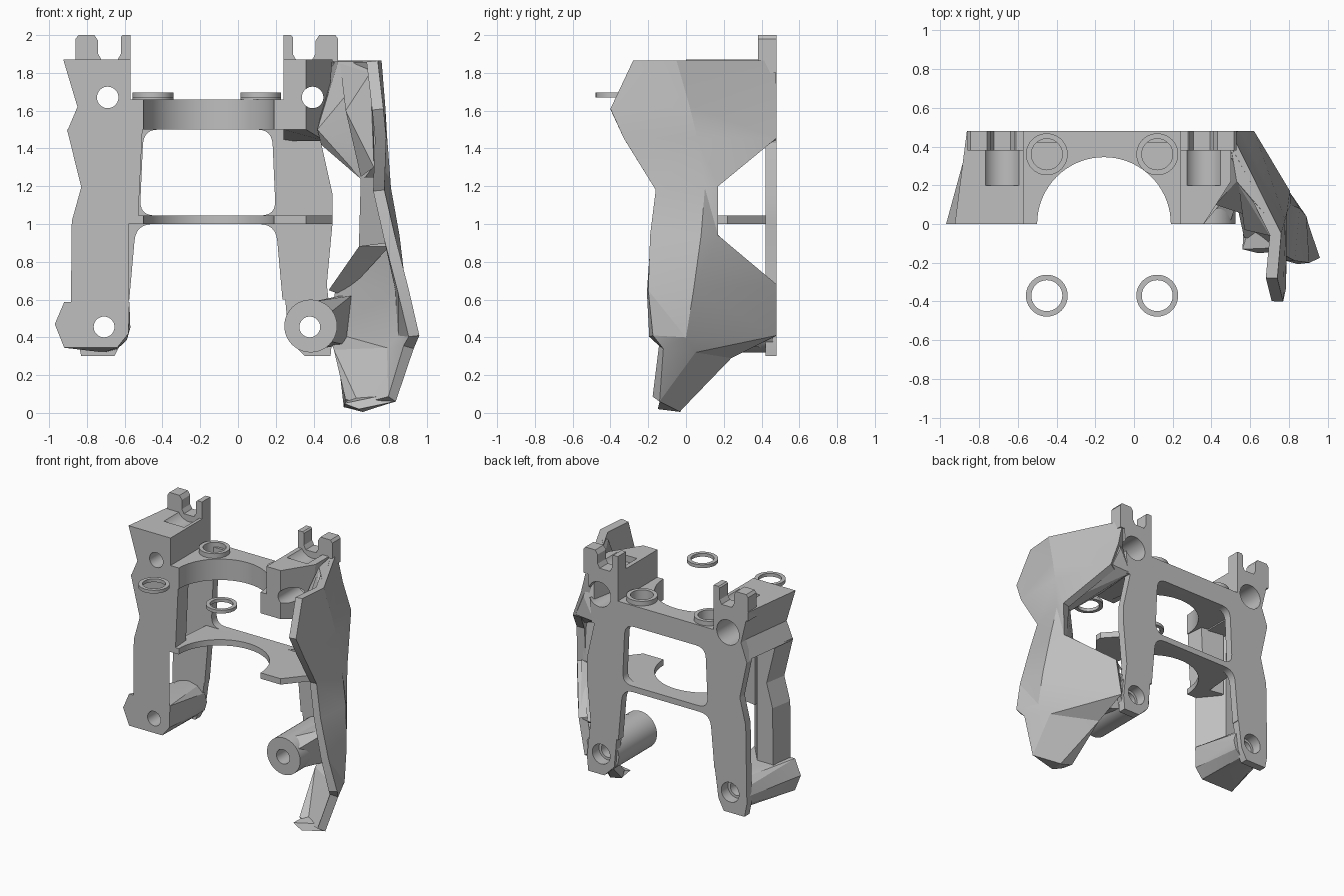
import bpy, bmesh, math
from mathutils import Vector

if "Cube" in bpy.data.objects:
    bpy.data.objects.remove(bpy.data.objects["Cube"], do_unlink=True)

grey = bpy.data.materials.new("plain_grey")
grey.use_nodes = True
grey.diffuse_color = (0.52, 0.52, 0.52, 1)
grey.node_tree.nodes["Principled BSDF"].inputs["Base Color"].default_value = grey.diffuse_color

MID = -0.165  # symmetry line of the bracket


def flip(x):
    return 2 * MID - x


def finish(name, bm, normals=True):
    if normals:
        bmesh.ops.recalc_face_normals(bm, faces=bm.faces)
    me = bpy.data.meshes.new(name)
    bm.to_mesh(me)
    bm.free()
    me.materials.append(grey)
    ob = bpy.data.objects.new(name, me)
    bpy.context.collection.objects.link(ob)
    return ob


def prism(name, pts, axis, lo, hi):
    """Extrude a 2D outline along y (points are x, z) or z (points are x, y)."""
    bm = bmesh.new()
    vs = [bm.verts.new((a, lo, b) if axis == "y" else (a, b, lo)) for a, b in pts]
    face = bm.faces.new(vs)
    new = bmesh.ops.extrude_face_region(bm, geom=[face])["geom"]
    d = Vector((0, hi - lo, 0)) if axis == "y" else Vector((0, 0, hi - lo))
    bmesh.ops.translate(bm, vec=d, verts=[v for v in new if isinstance(v, bmesh.types.BMVert)])
    return finish(name, bm)


def hull(name, pts):
    bm = bmesh.new()
    for p in pts:
        bm.verts.new(p)
    bmesh.ops.convex_hull(bm, input=bm.verts)
    return finish(name, bm)


def cyl(name, a, b, r, axis, lo, hi, sides=40):
    ring = [(a + r * math.cos(t * math.tau / sides), b + r * math.sin(t * math.tau / sides))
            for t in range(sides)]
    return prism(name, ring, axis, lo, hi)


def rounded(pts, r, steps=6):
    """Round every corner of an outline."""
    out = []
    for i, p in enumerate(pts):
        p = Vector(p)
        a = p + (Vector(pts[i - 1]) - p).normalized() * r
        b = p + (Vector(pts[(i + 1) % len(pts)]) - p).normalized() * r
        for s in range(steps + 1):
            t = s / steps
            q = a * (1 - t) ** 2 + p * 2 * t * (1 - t) + b * t * t
            out.append((q.x, q.y))
    return out


def apply_modifiers(ob):
    dg = bpy.context.evaluated_depsgraph_get()
    me = bpy.data.meshes.new_from_object(ob.evaluated_get(dg))
    ob.modifiers.clear()
    ob.data = me


def cut(ob, *cutters):
    for c in cutters:
        mod = ob.modifiers.new("cut", "BOOLEAN")
        mod.operation, mod.solver, mod.object = "DIFFERENCE", "EXACT", c
    apply_modifiers(ob)


# Cutters
helpers = []


def helper(ob):
    helpers.append(ob)
    return ob


hole_x, low_x, notch_x = (-0.69, 0.395), (-0.709, 0.38), (-0.68, flip(-0.69))
bores = []
for x in hole_x:
    bores += [helper(cyl("bolt_cut", x, 1.67, 0.057, "y", -0.6, 0.6)),
              helper(cyl("bolt_head_cut", x, 1.67, 0.095, "y", 0.25, 0.6))]
low_bores = []
for x in low_x:
    low_bores += [helper(cyl("low_bolt_cut", x, 0.455, 0.055, "y", -0.6, 0.6)),
                  helper(cyl("low_head_cut", x, 0.455, 0.075, "y", 0.4, 0.6))]
grooves = [helper(cyl("groove_cut", x, 1.92, 0.1, "y", 0.2, 0.38)) for x in notch_x]
arch_cut = helper(cyl("arch_cut", MID + 0.01, 0, 0.345, "z", 0.5, 1.9, 72))
window = helper(prism("window_cut", rounded([(-0.5, 1.5), (0.18, 1.5), (0.2, 1.045), (-0.52, 1.045)], 0.08),
                      "y", 0.3, 0.6))
opening = helper(prism("opening_cut", rounded([(-0.54, 1.0), (0.2, 1.0), (0.28, 0.1), (-0.62, 0.1)], 0.09),
                       "y", 0.3, 0.6))

# Back plate with window and open lower arch
plate = prism("back_plate", [
    (-0.57, 1.87), (-0.86, 1.87), (-0.80, 1.62), (-0.85, 1.48), (-0.79, 1.2), (-0.84, 1.0), (-0.85, 0.4),
    (-0.83, 0.3), (-0.655, 0.3), (-0.61, 0.385), (-0.58, 0.6), (0.25, 0.6), (0.27, 0.385), (0.354, 0.3),
    (0.49, 0.3), (0.5, 0.41), (0.47, 0.68), (0.5, 1.0), (0.5, 1.16), (0.44, 1.43), (0.5, 1.87),
    (0.24, 1.87), (0.24, 1.66), (-0.57, 1.66)], "y", 0.42, 0.48)
cut(plate, window, opening, *bores, *low_bores)

# Curved upper bridge and lower shelf
cups = [helper(cyl("cup_cut", x, 0.36, 0.08, "z", 1.6, 1.8)) for x in (-0.45, 0.12)]
bridge = prism("upper_bridge", [(-0.58, 0), (0.25, 0), (0.25, 0.48), (-0.58, 0.48)], "z", 1.5, 1.66)
cut(bridge, arch_cut, *cups)
shelf = prism("lower_shelf", [(-0.6, 0), (0.36, 0), (0.5, 0.17), (0.5, 0.22), (0.3, 0.44), (-0.56, 0.44)],
              "z", 1.0, 1.045)
cut(shelf, arch_cut)

# Rings on the bridge and in front of it
for x in (-0.45, 0.12):
    for y in (0.36, -0.37):
        ring = cyl("bridge_ring" if y > 0 else "loose_ring", x, y, 0.108, "z", 1.65 if y > 0 else 1.67, 1.695)
        core = helper(cyl("ring_cut", x, y, 0.08, "z", 1.5, 1.8))
        cut(ring, core)

# Forked posts on top
fork = [(-0.86, 1.8), (-0.86, 1.98), (-0.845, 2), (-0.76, 2), (-0.74, 1.97), (-0.74, 1.9), (-0.72, 1.865),
        (-0.68, 1.85), (-0.64, 1.865), (-0.62, 1.9), (-0.62, 1.99), (-0.61, 2), (-0.57, 2), (-0.57, 1.8)]
forks = [prism("right_fork", fork, "y", 0.38, 0.48),
         prism("left_fork", [(flip(x), z) for x, z in fork], "y", 0.38, 0.48)]
for f in forks:
    cut(f, *bores)

# Right upper block, narrowing towards the back
front_edge = [(-0.57, 1.87), (-0.925, 1.87), (-0.85, 1.62), (-0.905, 1.49), (-0.57, 1.49)]
block = prism("right_block", front_edge, "y", 0, 0.48)
for v in block.data.vertices:
    if v.co.x < -0.6:
        v.co.x += v.co.y * 0.13
cut(block, *bores, *grooves)

# Right front leg, flange and foot
knees = [(-0.905, 1.5), (-0.83, 1.195), (-0.88, 1.015), (-0.885, 0.55)]
for (xa, za), (xb, zb) in zip(knees, knees[1:]):
    hull("right_leg", [p for x, z in ((xa, za), (xb, zb)) for p in
                       ((x, 0, z), (-0.58, 0, z), (-0.72, 0.17, z), (x + 0.03, 0.17, z))])
hull("right_flange", [p for x, z in ((-0.505, 1.52), (-0.53, 1.0)) for p in
                      ((x, 0, z), (x - 0.01, 0.14, z), (-0.7, 0.17, z), (-0.7, 0, z))])
foot = hull("right_foot", [(x, 0, z) for x, z in (
    (-0.92, 0.587), (-0.97, 0.47), (-0.92, 0.345), (-0.64, 0.345), (-0.58, 0.42), (-0.575, 0.587))] + [
    (-0.71 + 0.14 * math.cos(k * math.tau / 12), 0.44, 0.45 + 0.13 * math.sin(k * math.tau / 12))
    for k in range(12)])
cut(foot, *low_bores)

# Left upper block with the wedge that carries the side shell
left_block = prism("left_block", [(0.24, 0), (0.36, 0), (0.5, 0.22), (0.5, 0.48), (0.24, 0.48)], "z", 1.5, 1.87)
for v in left_block.data.vertices:
    if v.co.y > 0.1 and v.co.z < 1.6:
        v.co.z = 1.44
        v.co.x = min(v.co.x, 0.46)
cut(left_block, *bores, *grooves)
hull("shell_wedge", [(0.53, 0.22, 1.86), (0.5, 0.4, 1.86), (0.72, 0, 1.86), (0.53, 0.48, 1.62), (0.6, 0.475, 1.46),
                     (0.42, 0.1, 1.5), (0.44, 0.15, 1.42), (0.44, 0.48, 1.45), (0.75, 0, 1.35),
                     (0.66, 0.06, 1.23), (0.77, 0.16, 1.23)])
hull("wedge_rib", [(0.57, -0.03, 1.6), (0.54, 0.2, 1.85), (0.7, -0.06, 1.8), (0.72, 0.0, 1.85),
                   (0.72, -0.06, 1.3), (0.65, 0.05, 1.25)])

# Left lower boss, widening backwards into the shell
boss = cyl("left_boss", 0.385, 0.46, 0.14, "y", 0, 0.46)
cut(boss, *low_bores)
web = hull("boss_web", [(0.48, 0.02, 0.38), (0.5, 0.02, 0.54), (0.4, 0.04, 0.59), (0.42, 0.44, 0.59),
                        (0.42, 0.44, 0.34), (0.5, 0.44, 0.4), (0.54, 0.44, 0.62), (0.6, 0.32, 0.62),
                        (0.57, 0.3, 0.36)])
cut(web, *low_bores)

# Faceted side shell: front, ridge and back point of each level
levels = [
    ((0.74, -0.28, 1.865), (0.76, -0.05, 1.865), (0.5, 0.475, 1.865)),
    ((0.77, -0.40, 1.61), (0.78, 0.02, 1.62), (0.55, 0.48, 1.65)),
    ((0.785, -0.33, 1.455), (0.79, 0.06, 1.455), (0.62, 0.48, 1.455)),
    ((0.775, -0.16, 1.18), (0.81, 0.10, 1.19), (0.805, 0.17, 1.2)),
    ((0.83, -0.19, 0.94), (0.855, 0.08, 0.94), (0.80, 0.17, 0.94)),
    ((0.905, -0.20, 0.65), (0.89, 0.04, 0.65), (0.57, 0.48, 0.68)),
    ((0.96, -0.175, 0.41), (0.90, 0.0, 0.40), (0.52, 0.48, 0.41)),
    ((0.93, -0.12, 0.34), (0.83, 0.05, 0.32), (0.53, 0.24, 0.29)),
    ((0.835, -0.14, 0.06), (0.66, -0.03, 0.01), (0.56, -0.03, 0.03)),
]
bm = bmesh.new()
rows = [[bm.verts.new(p) for p in lv] for lv in levels]
for a, b in zip(rows, rows[1:]):
    for k in (0, 1):
        bm.faces.new((a[k], b[k], b[k + 1], a[k + 1]))
bmesh.ops.triangulate(bm, faces=bm.faces)
shell = finish("side_shell", bm, normals=False)
thick = shell.modifiers.new("thickness", "SOLIDIFY")
thick.thickness, thick.offset = 0.06, -1
apply_modifiers(shell)
# Inner toe lip closing the lower end of the shell
hull("shell_toe", [(0.565, -0.03, 0.03), (0.66, -0.03, 0.005), (0.83, -0.14, 0.06), (0.56, -0.13, 0.05),
                   (0.64, -0.15, 0.02), (0.6, 0.0, 0.08), (0.8, -0.12, 0.1)])
# Thick strut behind the waist, running on into the lower back rim
hull("waist_strut", [(0.65, 0.06, 1.25), (0.64, 0.1, 0.88), (0.77, 0.15, 1.22), (0.77, 0.15, 0.95),
                     (0.77, -0.05, 1.25), (0.8, -0.05, 0.9)])
hull("back_rim", [(0.64, 0.1, 0.88), (0.77, 0.16, 0.95), (0.8, 0.02, 0.88), (0.48, 0.44, 0.65),
                  (0.56, 0.47, 0.68), (0.56, 0.42, 0.62)])

for h in helpers:
    bpy.data.objects.remove(h, do_unlink=True)

# Smooth the round parts, keep edges sharp
for ob in bpy.context.scene.objects:
    ob.select_set(ob.type == "MESH")
bpy.context.view_layer.objects.active = plate
bpy.ops.object.shade_smooth_by_angle(angle=math.radians(20))
